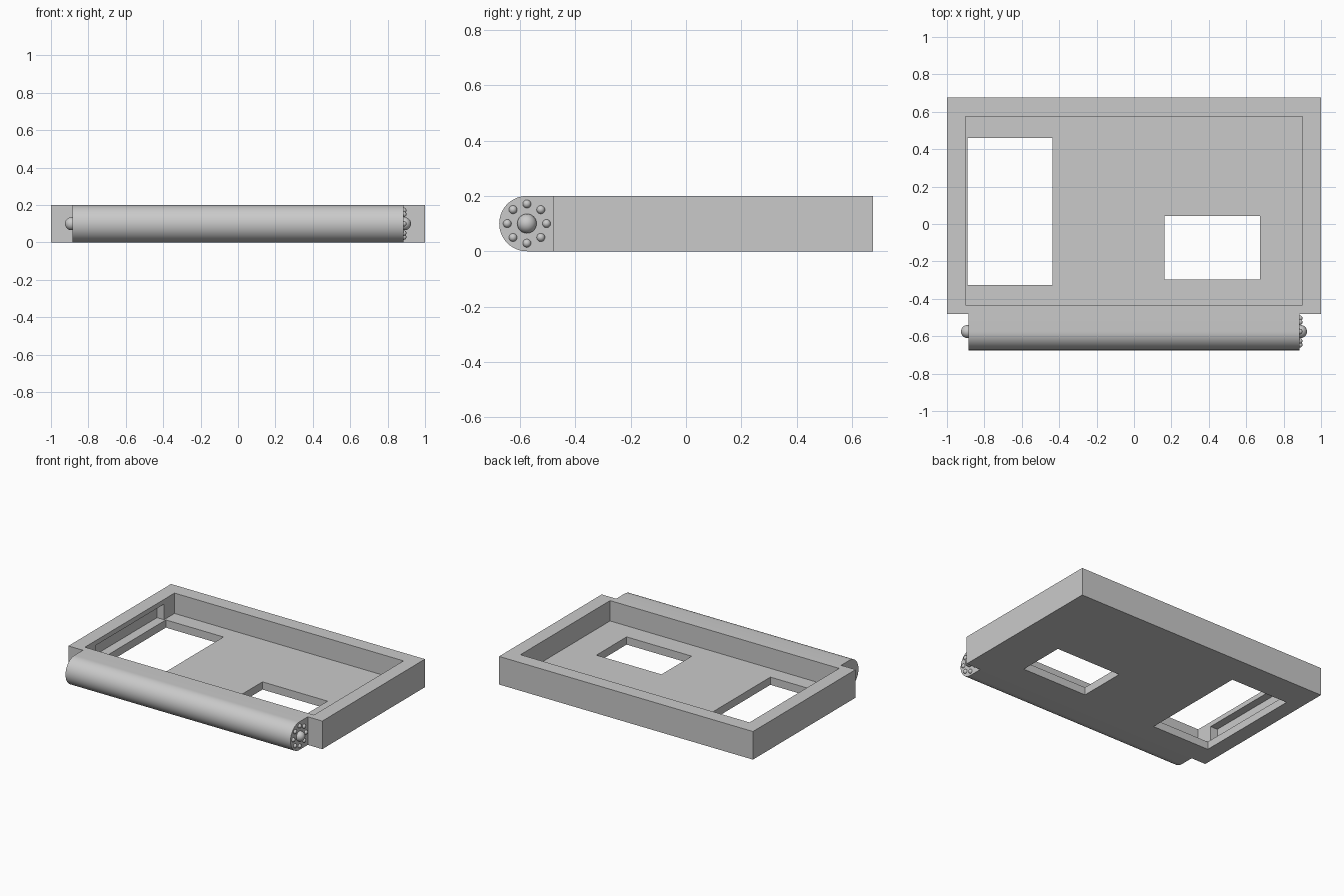
import bpy, bmesh, math
from mathutils import Matrix

if "Cube" in bpy.data.objects:
    bpy.data.objects.remove(bpy.data.objects["Cube"])

grey = bpy.data.materials.new("light grey")
grey.diffuse_color = (0.59, 0.59, 0.59, 1)
grey.use_nodes = True
grey.node_tree.nodes["Principled BSDF"].inputs["Base Color"].default_value = grey.diffuse_color


def add_object(name, bm):
    bmesh.ops.recalc_face_normals(bm, faces=bm.faces)
    mesh = bpy.data.meshes.new(name)
    bm.to_mesh(mesh)
    bm.free()
    mesh.materials.append(grey)
    obj = bpy.data.objects.new(name, mesh)
    bpy.context.collection.objects.link(obj)
    return obj


def activate(obj):
    bpy.ops.object.select_all(action='DESELECT')
    obj.select_set(True)
    bpy.context.view_layer.objects.active = obj


def smooth(obj):
    activate(obj)
    bpy.ops.object.shade_smooth_by_angle(angle=math.radians(30))


def box(name, x0, x1, y0, y1, z0, z1):
    bm = bmesh.new()
    bmesh.ops.create_cube(bm, size=1)
    for v in bm.verts:
        v.co = (x1 if v.co.x > 0 else x0,
                y1 if v.co.y > 0 else y0,
                z1 if v.co.z > 0 else z0)
    return add_object(name, bm)


def cut(target, cutter):
    cutter.hide_render = True
    mod = target.modifiers.new("cut", 'BOOLEAN')
    mod.operation = 'DIFFERENCE'
    mod.solver = 'EXACT'
    mod.object = cutter
    activate(target)
    bpy.ops.object.modifier_apply(modifier=mod.name)
    bpy.data.objects.remove(cutter)


FLOOR = 0.055
HINGE_Y, HINGE_R, HINGE_X = -0.575, 0.1, 0.886

# Open tray: main recess, side pocket in the left wall, two floor windows
tray = box("tray", -1, 1, -0.48, 0.675, 0, 0.2)
cut(tray, box("recess", -0.902, 0.902, -0.434, 0.574, FLOOR, 0.3))
cut(tray, box("side_pocket", -0.958, -0.8, -0.31, 0.457, FLOOR, 0.166))
cut(tray, box("large_window", -0.891, -0.437, -0.325, 0.461, -0.1, 0.12))
cut(tray, box("small_window", 0.162, 0.675, -0.296, 0.044, -0.1, 0.12))

# Rounded hinge bar along the front
bm = bmesh.new()
profile = [(-0.48, 0.0), (-0.48, 0.2)]
for i in range(33):
    a = math.pi / 2 + math.pi * i / 32
    profile.append((HINGE_Y + HINGE_R * math.cos(a), 0.1 + HINGE_R * math.sin(a)))
face = bm.faces.new([bm.verts.new((-HINGE_X, y, z)) for y, z in profile])
ext = bmesh.ops.extrude_face_region(bm, geom=[face])
for v in ext["geom"]:
    if isinstance(v, bmesh.types.BMVert):
        v.co.x = HINGE_X
smooth(add_object("hinge_bar", bm))


# Ball pins at both ends, ring of small studs on the right end
def ball(name, x, y, z, r, seg):
    bm = bmesh.new()
    bmesh.ops.create_uvsphere(bm, u_segments=seg, v_segments=seg // 2, radius=r,
                              matrix=Matrix.Translation((x, y, z)))
    smooth(add_object(name, bm))


for side, label in ((-1, "left"), (1, "right")):
    ball("pin_" + label, side * 0.89, HINGE_Y, 0.1, 0.035, 32)
for i in range(8):
    a = i * math.pi / 4
    ball(f"stud_{i + 1}", HINGE_X, HINGE_Y + 0.071 * math.cos(a),
         0.1 + 0.071 * math.sin(a), 0.015, 20)
